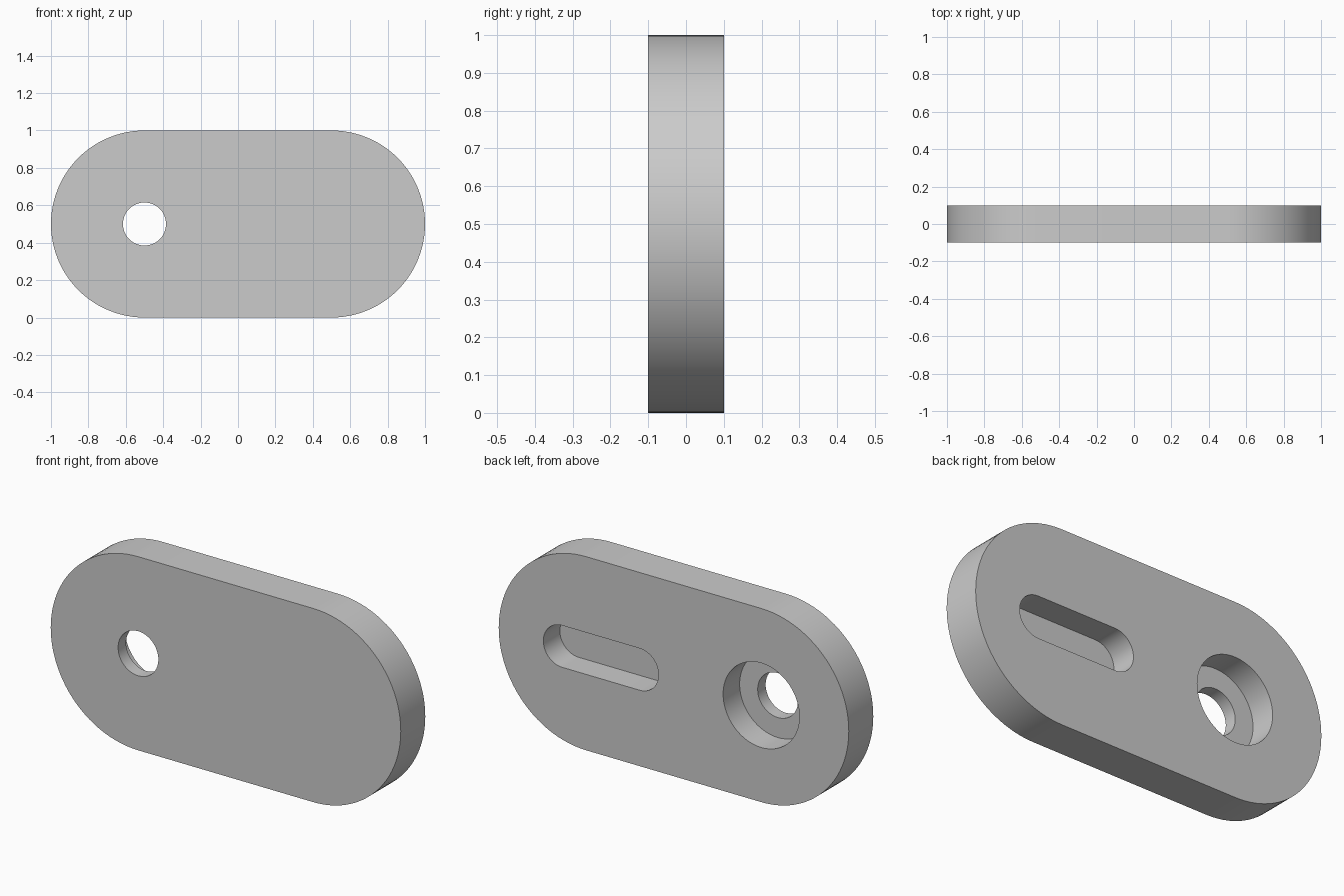
import bpy, bmesh, math

if "Cube" in bpy.data.objects:
    bpy.data.objects.remove(bpy.data.objects["Cube"], do_unlink=True)

MID_Z = 0.5
HALF_THICK = 0.1
RECESS_FLOOR = -0.035   # y of the recess floors, cut from the back
ARC_STEPS = 48

grey = bpy.data.materials.new("plain grey")
grey.use_nodes = True
color = (0.6, 0.6, 0.6, 1)
grey.diffuse_color = color
grey.node_tree.nodes["Principled BSDF"].inputs["Base Color"].default_value = color


def rounded_bar(name, x_start, x_end, radius, y_front, y_back):
    """Extrude a round-ended outline along y; equal ends give a disc."""
    outline = []
    for cx, first in ((x_end, -math.pi / 2), (x_start, math.pi / 2)):
        for i in range(ARC_STEPS + 1):
            if x_start == x_end and i == ARC_STEPS:
                continue
            a = first + math.pi * i / ARC_STEPS
            outline.append((cx + radius * math.cos(a), MID_Z + radius * math.sin(a)))
    bm = bmesh.new()
    face = bm.faces.new([bm.verts.new((x, y_front, z)) for x, z in outline])
    result = bmesh.ops.extrude_face_region(bm, geom=[face])
    moved = [v for v in result["geom"] if isinstance(v, bmesh.types.BMVert)]
    bmesh.ops.translate(bm, verts=moved, vec=(0, y_back - y_front, 0))
    bmesh.ops.recalc_face_normals(bm, faces=bm.faces)
    mesh = bpy.data.meshes.new(name)
    bm.to_mesh(mesh)
    bm.free()
    mesh.materials.append(grey)
    obj = bpy.data.objects.new(name, mesh)
    bpy.context.collection.objects.link(obj)
    return obj


# Round-ended plate
plate = rounded_bar("plate", -0.5, 0.5, 0.5, -HALF_THICK, HALF_THICK)

# Through hole, its counterbore and the blind slot
cutters = [
    rounded_bar("hole_cutter", -0.5, -0.5, 0.115, -0.2, 0.2),
    rounded_bar("counterbore_cutter", -0.5, -0.5, 0.218, RECESS_FLOOR, 0.2),
    rounded_bar("slot_cutter", 0.195, 0.637, 0.108, RECESS_FLOOR, 0.2),
]
bpy.ops.object.select_all(action="DESELECT")
bpy.context.view_layer.objects.active = plate
plate.select_set(True)
for cutter in cutters:
    cutter.hide_render = True
    mod = plate.modifiers.new(cutter.name, "BOOLEAN")
    mod.operation = "DIFFERENCE"
    mod.solver = "EXACT"
    mod.object = cutter
    bpy.ops.object.modifier_apply(modifier=mod.name)
    bpy.data.objects.remove(cutter, do_unlink=True)

# Smooth curved walls, crisp rims
bpy.ops.object.shade_smooth_by_angle(angle=math.radians(30))
